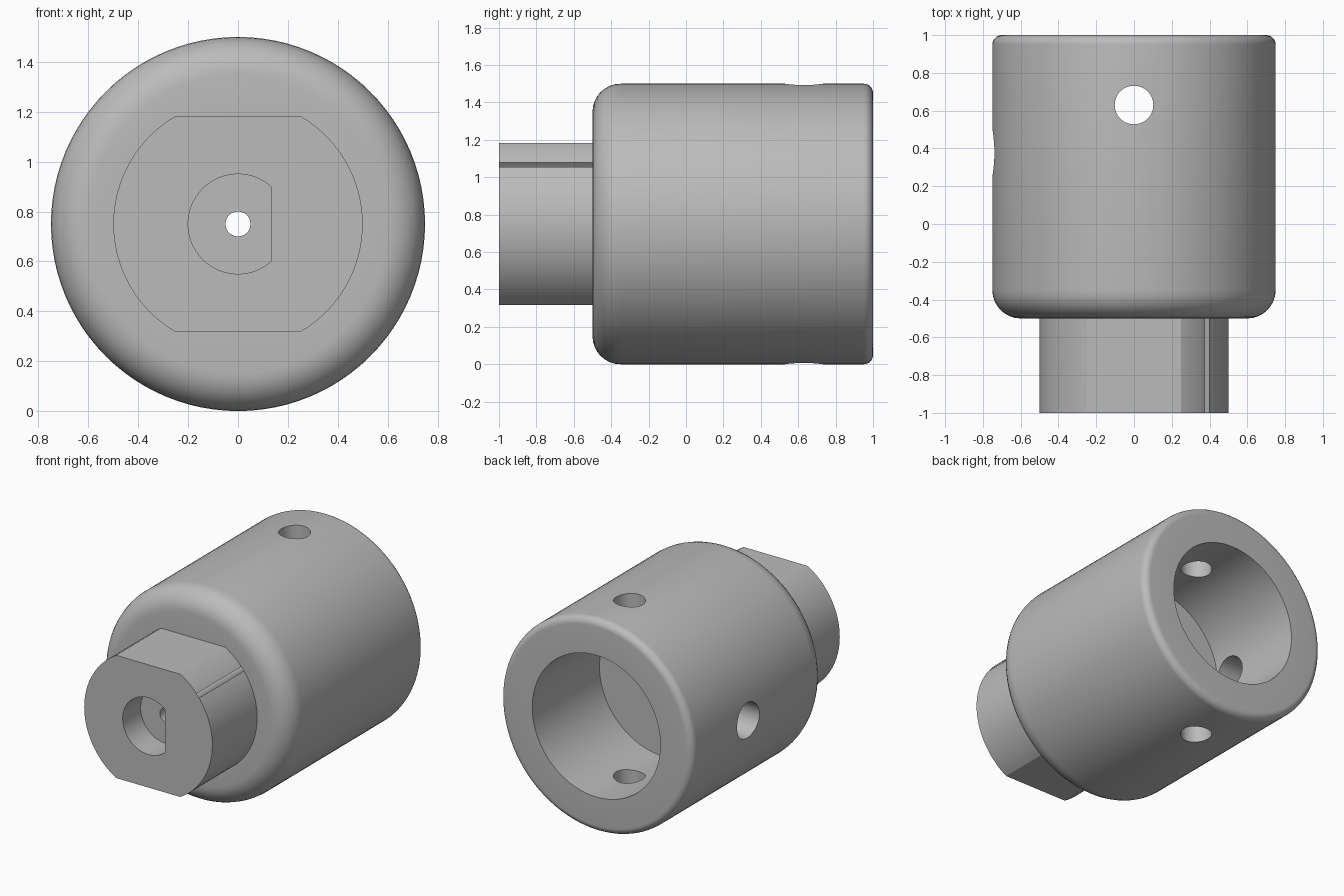
import bpy, bmesh, math
from mathutils import Matrix, Vector

SEG = 96
AXIS_Z = 0.75

cube = bpy.data.objects.get("Cube")
if cube:
    bpy.data.objects.remove(cube, do_unlink=True)

steel = bpy.data.materials.new("grey steel")
steel.use_nodes = True
grey = (0.5, 0.5, 0.5, 1)
steel.diffuse_color = grey
steel.node_tree.nodes["Principled BSDF"].inputs["Base Color"].default_value = grey


def finish(bm, name):
    """Turn a bmesh into a scene object."""
    bmesh.ops.recalc_face_normals(bm, faces=bm.faces)
    mesh = bpy.data.meshes.new(name)
    bm.to_mesh(mesh)
    bm.free()
    mesh.materials.append(steel)
    obj = bpy.data.objects.new(name, mesh)
    bpy.context.collection.objects.link(obj)
    return obj


def circle(radius):
    angles = (math.tau * i / SEG for i in range(SEG))
    return [(radius * math.cos(a), radius * math.sin(a)) for a in angles]


def prism(name, outline, y0, y1):
    """Extrude an x-z outline along the main axis."""
    bm = bmesh.new()
    face = bm.faces.new([bm.verts.new((x, y0, z + AXIS_Z)) for x, z in outline])
    new = bmesh.ops.extrude_face_region(bm, geom=[face])["geom"]
    verts = [v for v in new if isinstance(v, bmesh.types.BMVert)]
    bmesh.ops.translate(bm, verts=verts, vec=(0, y1 - y0, 0))
    return finish(bm, name)


def drill(name, radius, start, end):
    """Round cutter between two points."""
    start, end = Vector(start), Vector(end)
    span = end - start
    turn = span.to_track_quat("Z", "Y").to_matrix().to_4x4()
    bm = bmesh.new()
    bmesh.ops.create_cone(bm, cap_ends=True, segments=48, radius1=radius,
                          radius2=radius, depth=span.length,
                          matrix=Matrix.Translation((start + end) / 2) @ turn)
    return finish(bm, name)


def fillet(cr, cy, radius, start, steps=8):
    """Quarter arc in (radius, y), starting at the given angle."""
    angles = (math.radians(start + 90 * i / steps) for i in range(steps + 1))
    return [(cr + radius * math.cos(a), cy + radius * math.sin(a)) for a in angles]


def lathe(name, profile):
    """Revolve a closed (radius, y) profile about the main axis."""
    bm = bmesh.new()
    rings = []
    for i in range(SEG):
        a = math.tau * i / SEG
        rings.append([bm.verts.new((r * math.cos(a), y, r * math.sin(a) + AXIS_Z))
                      for r, y in profile])
    n = len(profile)
    for i in range(SEG):
        a, b = rings[i], rings[(i + 1) % SEG]
        for j in range(n):
            k = (j + 1) % n
            bm.faces.new((a[j], a[k], b[k], b[j]))
    return finish(bm, name)


def combine(target, tool, operation):
    mod = target.modifiers.new(tool.name, "BOOLEAN")
    mod.operation = operation
    mod.solver = "EXACT"
    mod.object = tool
    bpy.ops.object.select_all(action="DESELECT")
    bpy.context.view_layer.objects.active = target
    target.select_set(True)
    bpy.ops.object.modifier_apply(modifier=mod.name)
    bpy.data.objects.remove(tool, do_unlink=True)


# Round body with a deep socket at the back
profile = ([(0.05, -0.5)] + fillet(0.6, -0.35, 0.15, -90)
           + fillet(0.7, 0.95, 0.05, 0) + [(0.5, 1), (0.5, 0.25), (0.05, 0.25)])
coupling = lathe("coupling_body", profile)

# Shank with flats above and below
flat = 0.5 * math.sin(math.radians(60)) + 0.001
shank = prism("shank", [p for p in circle(0.5) if abs(p[1]) < flat], -1, -0.3)
combine(coupling, shank, "UNION")

# D-shaped recess and pilot hole in the shank
recess = prism("shaft_recess", [p for p in circle(0.2) if p[0] < 0.133], -1.1, -0.8)
combine(coupling, recess, "DIFFERENCE")
combine(coupling, drill("pilot_hole", 0.05, (0, -0.9, AXIS_Z), (0, 0.5, AXIS_Z)),
        "DIFFERENCE")

# Vertical cross pin hole and single side hole
combine(coupling, drill("pin_hole", 0.102, (0, 0.63, -0.2), (0, 0.63, 1.7)),
        "DIFFERENCE")
combine(coupling, drill("side_hole", 0.125, (-1, 0.377, AXIS_Z), (-0.2, 0.377, AXIS_Z)),
        "DIFFERENCE")

bpy.ops.object.shade_smooth_by_angle(angle=math.radians(30))
